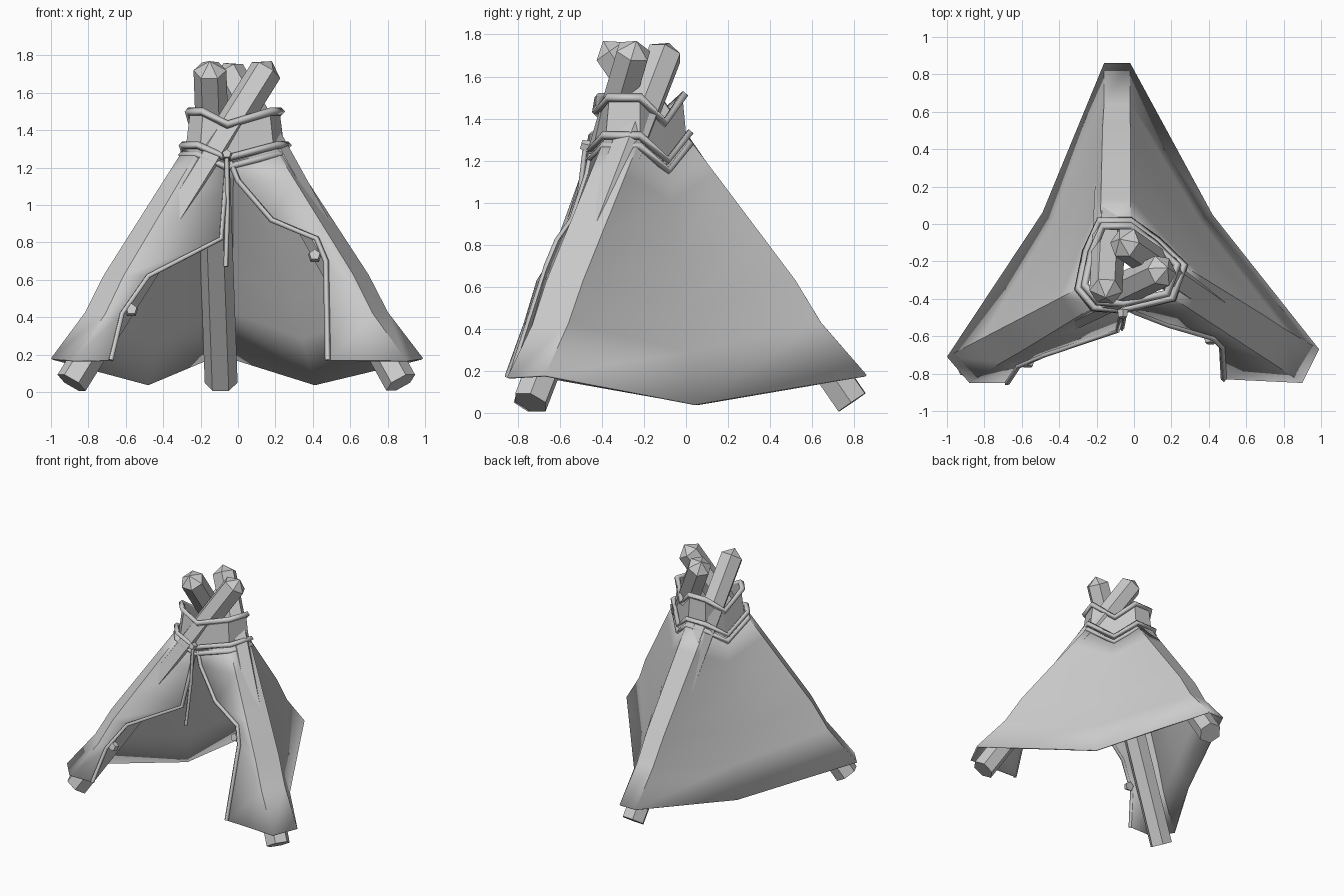
import bpy, bmesh, math
from mathutils import Vector

if "Cube" in bpy.data.objects:
    bpy.data.objects.remove(bpy.data.objects["Cube"])

grey = bpy.data.materials.new("plain_grey")
grey.use_nodes = True
grey.diffuse_color = (0.6, 0.6, 0.6, 1)
grey.node_tree.nodes["Principled BSDF"].inputs["Base Color"].default_value = (0.6, 0.6, 0.6, 1)


def finish(name, bm, thickness=0, smooth=None):
    mesh = bpy.data.meshes.new(name)
    bm.to_mesh(mesh)
    bm.free()
    ob = bpy.data.objects.new(name, mesh)
    bpy.context.collection.objects.link(ob)
    mesh.materials.append(grey)
    if thickness:
        mod = ob.modifiers.new("thickness", 'SOLIDIFY')
        mod.thickness, mod.offset = thickness, -1
    if smooth:
        bpy.ops.object.select_all(action='DESELECT')
        ob.select_set(True)
        bpy.context.view_layer.objects.active = ob
        bpy.ops.object.shade_smooth_by_angle(angle=math.radians(smooth))
    return ob


def skin(name, columns, closed=False, **kw):
    """Bridge neighbouring polylines of equal length with quads."""
    bm = bmesh.new()
    cols = [[bm.verts.new(p) for p in c] for c in columns]
    pairs = list(zip(cols, cols[1:])) + ([(cols[-1], cols[0])] if closed else [])
    for a, b in pairs:
        for i in range(len(a) - 1):
            bm.faces.new((a[i], b[i], b[i + 1], a[i + 1]))
    bm.normal_update()
    return finish(name, bm, **kw)


def rope(name, points, radius, closed=False):
    cu = bpy.data.curves.new(name, 'CURVE')
    cu.dimensions, cu.bevel_depth, cu.bevel_resolution = '3D', radius, 0
    cu.use_fill_caps = True
    sp = cu.splines.new('POLY')
    sp.points.add(len(points) - 1)
    for q, p in zip(sp.points, points):
        q.co = (*p, 1)
    sp.use_cyclic_u = closed
    cu.materials.append(grey)
    ob = bpy.data.objects.new(name, cu)
    bpy.context.collection.objects.link(ob)


# Three crossing poles with pointed tops
def pole(name, foot, top, radius=0.088, sides=6, tip=0.06):
    foot, top = Vector(foot), Vector(top)
    axis = (top - foot).normalized()
    turn = axis.to_track_quat('Z', 'Y')
    bm = bmesh.new()
    rings = [[bm.verts.new(c + turn @ Vector((radius * math.cos(k * math.tau / sides),
                                              radius * math.sin(k * math.tau / sides), 0)))
              for k in range(sides)] for c in (foot, top)]
    peak = bm.verts.new(top + axis * tip)
    bm.faces.new(rings[0][::-1])
    for k in range(sides):
        j = (k + 1) % sides
        bm.faces.new((rings[0][k], rings[0][j], rings[1][j], rings[1][k]))
        bm.faces.new((rings[1][k], rings[1][j], peak))
    finish(name, bm)


pole("right_pole", (-0.89, -0.74, 0.05), (0.15, -0.25, 1.72))
pole("left_pole", (0.87, -0.74, 0.05), (-0.05, -0.1, 1.71))
pole("back_pole", (-0.09, 0.79, 0.05), (-0.15, -0.36, 1.72))

# Cover: ridge edges run from ground corners up to the neck
STEPS = (0, 0.22, 0.4, 0.6, 0.85, 1)


def ridge(low, high, sag=0.03):
    low, high = Vector(low), Vector(high)
    centre = Vector((-0.03, -0.2, 0))
    out = []
    for t in STEPS:
        p = low.lerp(high, t)
        pull = (centre - Vector((p.x, p.y, 0))).normalized()
        out.append(p + pull * (sag if t == 0.22 else 0))
    return out


neck = [(-0.06, -0.45, 1.23), (0.2, -0.39, 1.3), (0.26, -0.22, 1.3), (0.12, -0.09, 1.18),
        (-0.02, 0.01, 1.31), (-0.18, 0.01, 1.31), (-0.25, -0.15, 1.18),
        (-0.29, -0.34, 1.3), (-0.21, -0.44, 1.3)]
feet = [(0.9, -0.85, 0.17), (0.99, -0.67, 0.18), (0.42, 0.05, 0.04), (-0.02, 0.86, 0.18),
        (-0.16, 0.86, 0.18), (-0.49, 0.06, 0.04), (-1, -0.71, 0.18), (-0.88, -0.85, 0.17)]
left_edge = [(0.48, -0.83, 0.17), (0.47, -0.66, 0.7), (0.42, -0.61, 0.82),
             (0.18, -0.54, 0.92), (0, -0.47, 1.13), (-0.04, -0.45, 1.23)]
right_edge = [(-0.68, -0.85, 0.17), (-0.62, -0.76, 0.42), (-0.48, -0.7, 0.62),
              (-0.09, -0.57, 0.82), (-0.07, -0.49, 1.08), (-0.06, -0.45, 1.23)]
ridges = [ridge(f, n, 0 if f[2] < 0.1 else 0.03) for f, n in zip(feet, neck[1:])]
skin("tent_cover", [left_edge] + ridges + [right_edge], thickness=0.012, smooth=22)

# Folded trim along the door opening
rope("left_door_trim", left_edge, 0.016)
rope("right_door_trim", right_edge, 0.016)


# Collar around the crossing, tied with ropes
def ring(scale, lift):
    return [Vector((-0.03 + (x + 0.03) * scale, -0.2 + (y + 0.2) * scale, z + lift))
            for x, y, z in neck]


low, high = ring(0.97, -0.02), ring(0.87, 0.2)
skin("neck_collar", list(zip(low, high)), closed=True, thickness=0.012)
rope("lower_neck_rope", ring(1.04, -0.03), 0.02, True)
rope("middle_neck_rope", ring(1.03, 0.02), 0.02, True)
rope("upper_neck_rope", ring(0.9, 0.2), 0.022, True)
rope("hanging_tie", [(-0.06, -0.48, 1.25), (-0.055, -0.51, 1), (-0.065, -0.56, 0.67)], 0.013)


# Five-sided door buttons and the front knot
def button(name, place, radius, depth):
    bm = bmesh.new()
    bmesh.ops.create_cone(bm, cap_ends=True, segments=5, radius1=radius,
                          radius2=radius * 0.8, depth=depth)
    ob = finish(name, bm)
    ob.location, ob.rotation_euler = place, (math.radians(75), 0, 0)


button("right_door_button", (-0.57, -0.745, 0.44), 0.038, 0.035)
button("left_door_button", (0.41, -0.62, 0.73), 0.038, 0.035)
button("front_knot", (-0.06, -0.48, 1.27), 0.03, 0.04)
